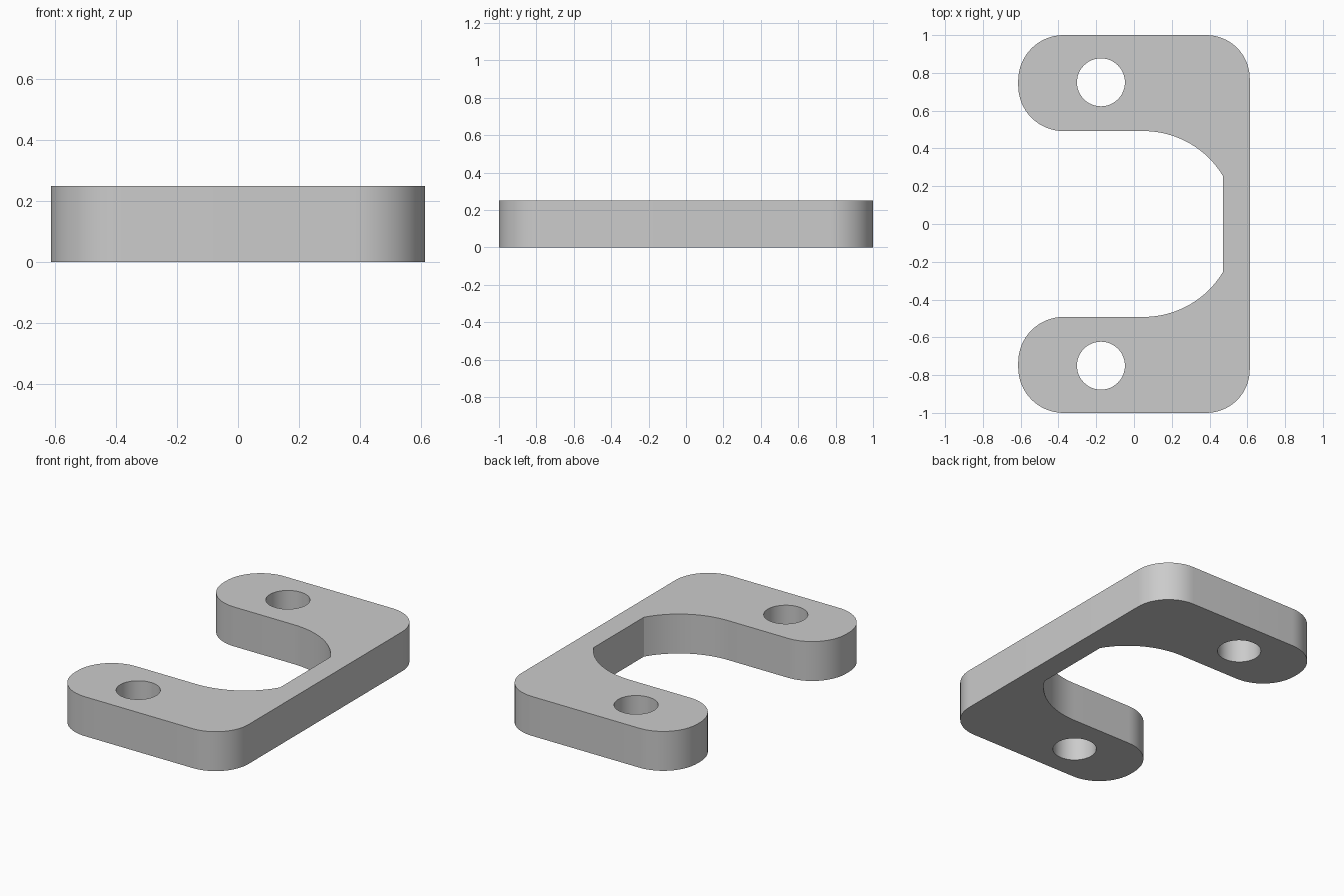
import bpy
import bmesh
from math import cos, sin, asin, pi

cube = bpy.data.objects.get("Cube")
if cube:
    bpy.data.objects.remove(cube)

THICK = 0.25          # plate thickness
HALF_X, HALF_Y = 0.613, 1.0
CORNER = 0.23         # outer spine corner radius
TIP = 0.24            # arm tip corner radius
ARM_IN = 0.492        # inner edge of each arm, also the throat radius
THROAT_X = 0.05       # centre of the throat arc
WALL_X = 0.472        # inner face of the spine
HOLE_X, HOLE_Y, HOLE_R = -0.175, 0.75, 0.127


def arc(cx, cy, r, start, end, steps=16):
    """Points along an arc, angles in radians."""
    angles = [start + (end - start) * i / steps for i in range(steps + 1)]
    return [(cx + r * cos(a), cy + r * sin(a)) for a in angles]


# Upper half of the outline, from the spine's outside round to its inside
half = arc(HALF_X - CORNER, HALF_Y - CORNER, CORNER, 0, pi / 2)
half += arc(TIP - HALF_X, HALF_Y - TIP, TIP, pi / 2, pi)
half += arc(TIP - HALF_X, ARM_IN + TIP, TIP, pi, 1.5 * pi)
wall_angle = pi / 2 - asin((WALL_X - THROAT_X) / ARM_IN)
half += arc(THROAT_X, 0, ARM_IN, pi / 2, wall_angle)
outline = half + [(x, -y) for x, y in reversed(half)]

# Bolt holes, one in each arm
holes = [arc(HOLE_X, s * HOLE_Y, HOLE_R, 0, 2 * pi, 48)[:-1] for s in (1, -1)]

# Filled flat curve extruded to a plate, inner loops become holes
curve = bpy.data.curves.new("bracket_plate", "CURVE")
curve.dimensions = "2D"
curve.fill_mode = "BOTH"
curve.extrude = THICK / 2
for loop in [outline] + holes:
    spline = curve.splines.new("POLY")
    spline.points.add(len(loop) - 1)
    for point, (x, y) in zip(spline.points, loop):
        point.co = (x, y, 0, 1)
    spline.use_cyclic_u = True
plate = bpy.data.objects.new("bracket_plate", curve)
bpy.context.collection.objects.link(plate)
bpy.ops.object.select_all(action="DESELECT")
plate.select_set(True)
bpy.context.view_layer.objects.active = plate
bpy.ops.object.convert(target="MESH")
plate = bpy.context.view_layer.objects.active

# Weld the caps to the walls and rest the plate on the ground
mesh = plate.data
bm = bmesh.new()
bm.from_mesh(mesh)
bmesh.ops.remove_doubles(bm, verts=bm.verts[:], dist=0.0005)
bmesh.ops.translate(bm, vec=(0, 0, THICK / 2), verts=bm.verts[:])
bmesh.ops.recalc_face_normals(bm, faces=bm.faces[:])
bm.to_mesh(mesh)
bm.free()

# Plain grey material
grey = bpy.data.materials.new("light grey")
grey.use_nodes = True
grey.diffuse_color = (0.6, 0.6, 0.6, 1)
bsdf = next(n for n in grey.node_tree.nodes if n.type == "BSDF_PRINCIPLED")
bsdf.inputs["Base Color"].default_value = grey.diffuse_color
mesh.materials.clear()
mesh.materials.append(grey)

# Smooth rounds, sharp rims
bpy.ops.object.shade_smooth_by_angle(angle=pi / 7)
